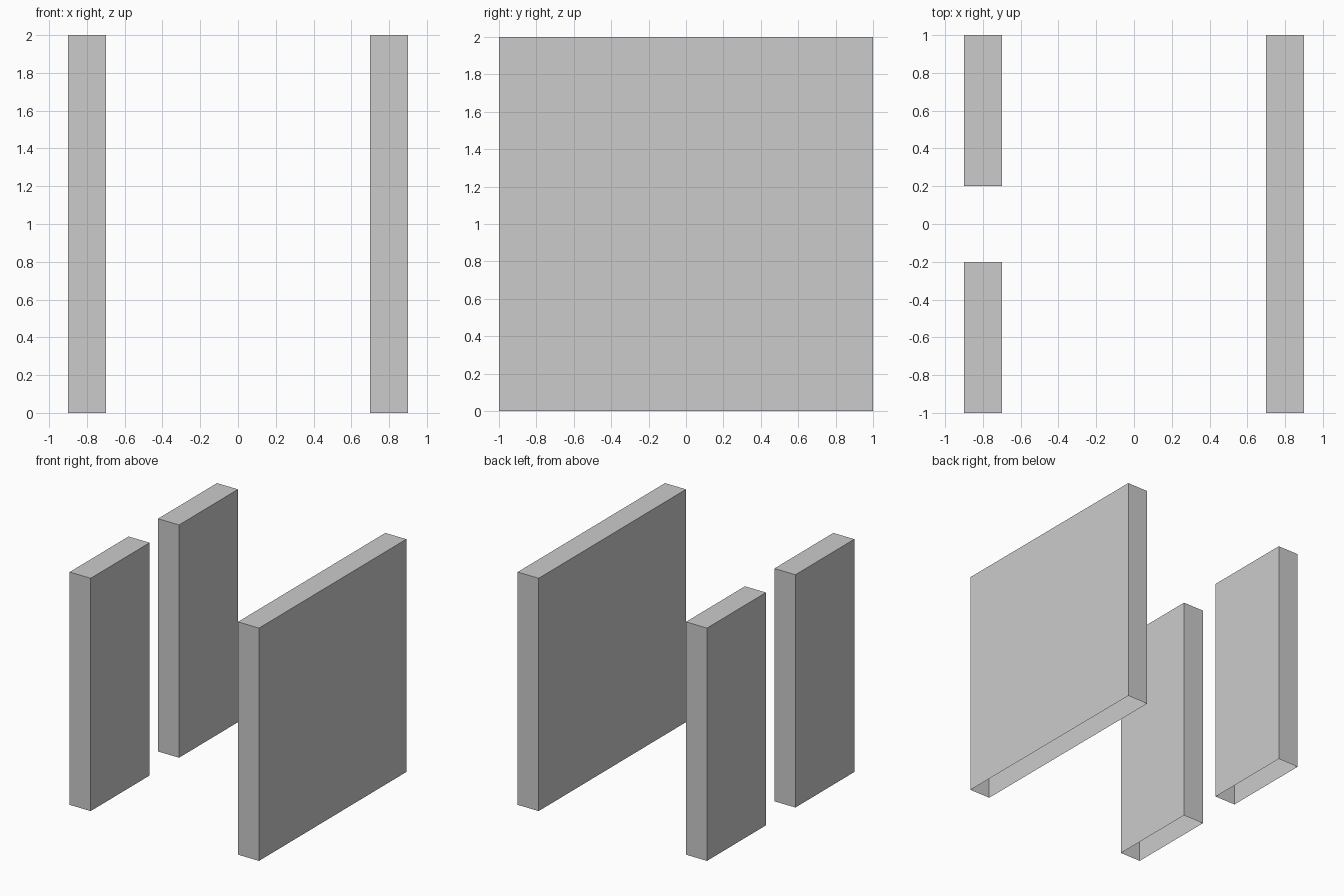
import bpy, bmesh
from mathutils import Matrix, Vector

if "Cube" in bpy.data.objects:
    bpy.data.objects.remove(bpy.data.objects["Cube"])


def wall(name, x, y, length, thickness=0.2, height=2.0):
    """Upright slab standing on z = 0, open underneath."""
    bm = bmesh.new()
    bmesh.ops.create_cube(bm, size=1, matrix=Matrix.LocRotScale(
        Vector((0, 0, height / 2)), None, Vector((thickness, length, height))))
    bm.normal_update()
    # Remove the underside
    underside = [f for f in bm.faces if f.normal.z < -0.5]
    bmesh.ops.delete(bm, geom=underside, context='FACES_ONLY')
    mesh = bpy.data.meshes.new(name)
    bm.to_mesh(mesh)
    bm.free()
    obj = bpy.data.objects.new(name, mesh)
    obj.location = (x, y, 0)
    bpy.context.collection.objects.link(obj)
    return obj


# Solid wall on the right
wall("right_wall", 0.8, 0, 2.0)

# Split wall on the left with a doorway gap in the middle
for label, side in (("front", -1), ("back", 1)):
    wall(f"left_wall_{label}", -0.8, side * 0.6, 0.8)
